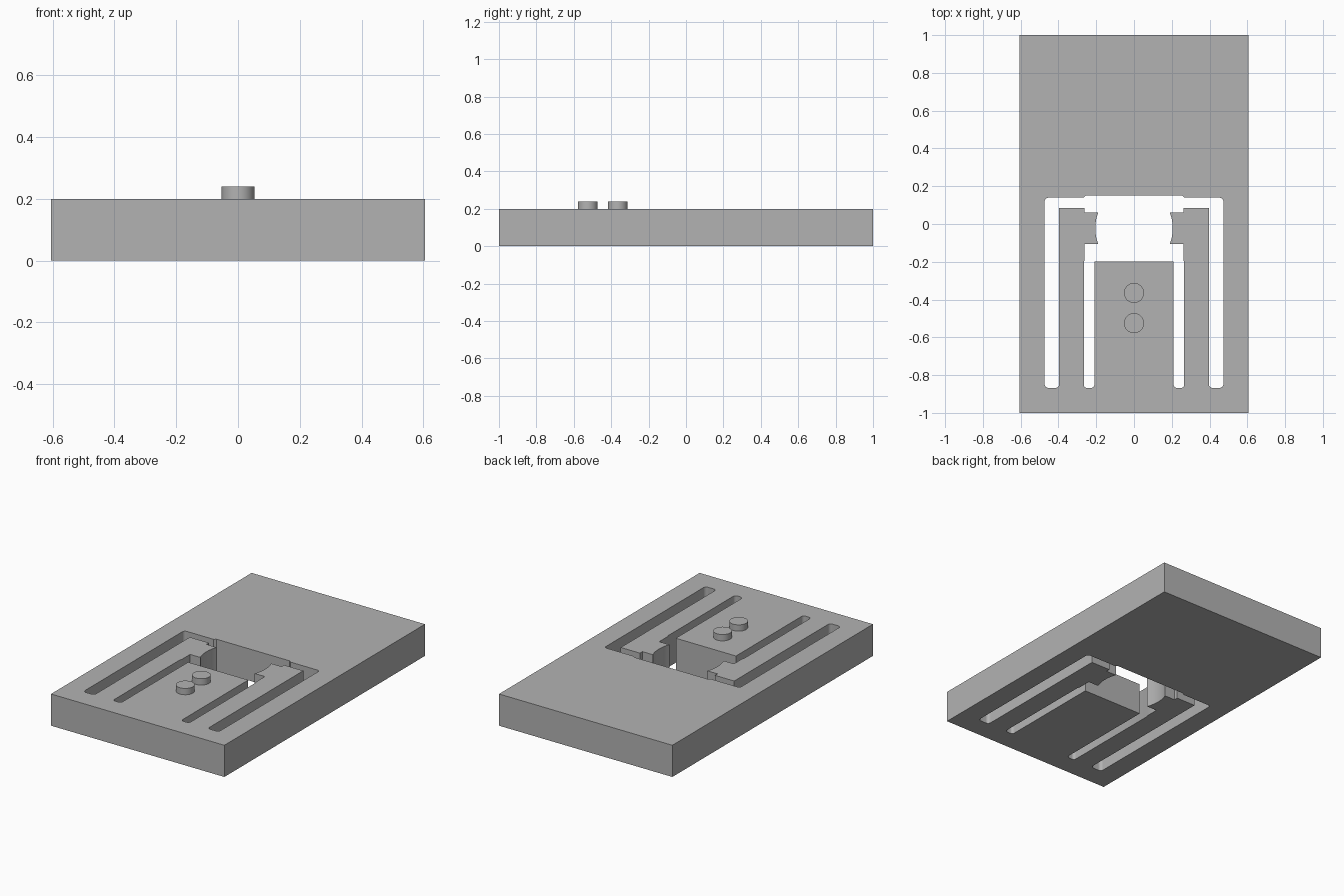
import bpy
import bmesh
from mathutils import Vector

HEIGHT = 0.2

cube = bpy.data.objects.get("Cube")
if cube:
    bpy.data.objects.remove(cube, do_unlink=True)

grey = bpy.data.materials.new("plain grey")
grey.use_nodes = True
colour = (0.45, 0.45, 0.45, 1)
grey.diffuse_color = colour
grey.node_tree.nodes["Principled BSDF"].inputs["Base Color"].default_value = colour


def add_object(name, bm):
    bmesh.ops.recalc_face_normals(bm, faces=bm.faces)
    mesh = bpy.data.meshes.new(name)
    bm.to_mesh(mesh)
    bm.free()
    mesh.materials.append(grey)
    obj = bpy.data.objects.new(name, mesh)
    bpy.context.collection.objects.link(obj)
    return obj


def prism(name, outline, z0, z1):
    bm = bmesh.new()
    face = bm.faces.new([bm.verts.new((x, y, z0)) for x, y in outline])
    top = bmesh.ops.extrude_face_region(bm, geom=[face])["geom"]
    verts = [v for v in top if isinstance(v, bmesh.types.BMVert)]
    bmesh.ops.translate(bm, verts=verts, vec=(0, 0, z1 - z0))
    return add_object(name, bm)


def rounded(corners, steps=6):
    """Replace each corner (x, y, radius) by a small curve when radius > 0."""
    result = []
    for i, (x, y, r) in enumerate(corners):
        p = Vector((x, y))
        if r == 0:
            result.append(p)
            continue
        a = p + (Vector(corners[i - 1][:2]) - p).normalized() * r
        b = p + (Vector(corners[i + 1][:2]) - p).normalized() * r
        centre = a + b - p
        for k in range(steps + 1):
            d = a.lerp(b, k / steps) - centre
            result.append(centre + d.normalized() * r)
    return result


# Flat body
plate = prism("plate", [(-0.605, -1), (0.605, -1), (0.605, 1), (-0.605, 1)], 0, HEIGHT)

# Half outline of the opening: outer slot, arm tip, concave jaw, inner slot
jaw_arc = [(0.19 + 0.015 * (1 - t * t), -0.0225 - 0.0825 * t, 0)
           for t in [k / 6 - 1 for k in range(13)]]
half = rounded([
    (0.255, 0.15, 0), (0.268, 0.139, 0), (0.473, 0.139, 0.018), (0.473, -0.868, 0.02),
    (0.396, -0.868, 0.02), (0.396, 0.085, 0), (0.262, 0.085, 0), (0.262, 0.06, 0),
    *jaw_arc,
    (0.261, -0.105, 0), (0.261, -0.19, 0), (0.266, -0.2, 0),
    (0.266, -0.868, 0.018), (0.21, -0.868, 0.018), (0.21, -0.198, 0),
])
outline = half + [Vector((-p.x, p.y)) for p in reversed(half)]
cutter = prism("opening_cutter", outline, -0.1, HEIGHT + 0.1)
cutter.hide_render = True

# Cut the opening through the plate
cut = plate.modifiers.new("opening", "BOOLEAN")
cut.operation = "DIFFERENCE"
cut.solver = "EXACT"
cut.object = cutter
bpy.context.view_layer.objects.active = plate
plate.select_set(True)
bpy.ops.object.modifier_apply(modifier=cut.name)
bpy.data.objects.remove(cutter, do_unlink=True)

# Two round pegs on the central tongue
pegs = []
for name, y in (("front_peg", -0.525), ("rear_peg", -0.365)):
    bm = bmesh.new()
    bmesh.ops.create_cone(bm, cap_ends=True, segments=40, radius1=0.053, radius2=0.053, depth=0.04)
    peg = add_object(name, bm)
    peg.location = (0, y, HEIGHT + 0.02)
    pegs.append(peg)

# Smooth rounded walls, keep edges sharp
for obj in [plate] + pegs:
    bpy.ops.object.select_all(action="DESELECT")
    obj.select_set(True)
    bpy.context.view_layer.objects.active = obj
    bpy.ops.object.shade_smooth_by_angle()
